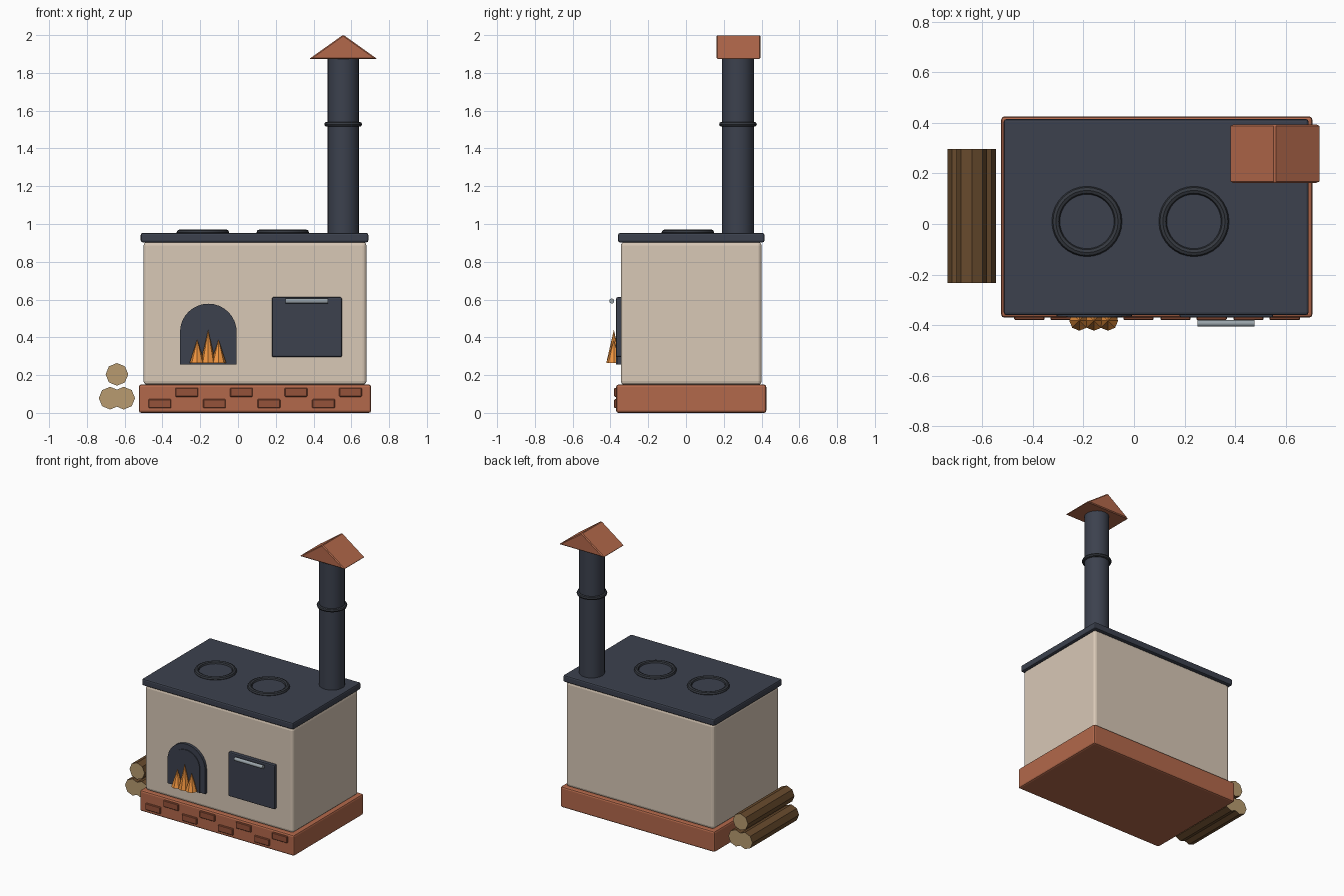
import bpy, bmesh, math
from mathutils import Matrix

if "Cube" in bpy.data.objects:
    bpy.data.objects.remove(bpy.data.objects["Cube"])


def mat(name, r, g, b):
    m = bpy.data.materials.new(name)
    m.diffuse_color = (r, g, b, 1)
    m.use_nodes = True
    m.node_tree.nodes["Principled BSDF"].inputs["Base Color"].default_value = m.diffuse_color
    return m


BRICK = mat("brick", 0.45, 0.14, 0.07)
BRICK_DARK = mat("brick_dark", 0.30, 0.085, 0.042)
CREAM = mat("plaster", 0.69, 0.58, 0.47)
IRON = mat("iron", 0.045, 0.053, 0.076)
RING = mat("ring_iron", 0.035, 0.04, 0.05)
STEEL = mat("steel", 0.32, 0.37, 0.40)
FLAME = mat("flame", 0.87, 0.30, 0.05)
BARK = mat("bark", 0.14, 0.07, 0.026)
WOOD = mat("cut_wood", 0.48, 0.33, 0.16)


def finish(name, bm, material, bevel=0, segments=2, smooth=False):
    bmesh.ops.recalc_face_normals(bm, faces=bm.faces)
    me = bpy.data.meshes.new(name)
    bm.to_mesh(me)
    bm.free()
    me.materials.append(material)
    ob = bpy.data.objects.new(name, me)
    bpy.context.collection.objects.link(ob)
    if bevel:
        mod = ob.modifiers.new("bevel", 'BEVEL')
        mod.width, mod.segments = bevel, segments
    if smooth:
        shade(ob)
    return ob


def shade(ob):
    bpy.ops.object.select_all(action='DESELECT')
    ob.select_set(True)
    bpy.context.view_layer.objects.active = ob
    bpy.ops.object.shade_smooth_by_angle(angle=math.radians(35))


def box(name, x, y, z, material, bevel=0.0, segments=2):
    """Box from (min, max) pairs."""
    bm = bmesh.new()
    size = [b - a for a, b in (x, y, z)]
    mid = [(a + b) / 2 for a, b in (x, y, z)]
    bmesh.ops.create_cube(bm, size=1, matrix=Matrix.Translation(mid) @ Matrix.Diagonal((*size, 1)))
    return finish(name, bm, material, bevel, segments)


def cone(name, loc, r1, r2, depth, sides, material, axis=None, smooth=False):
    bm = bmesh.new()
    m = Matrix.Translation(loc)
    if axis:
        m = m @ Matrix.Rotation(math.pi / 2, 4, axis)
    bmesh.ops.create_cone(bm, cap_ends=True, segments=sides, radius1=r1, radius2=r2, depth=depth, matrix=m)
    return finish(name, bm, material, smooth=smooth)


def torus(name, loc, major, minor, material):
    bpy.ops.mesh.primitive_torus_add(location=loc, major_radius=major, minor_radius=minor,
                                     major_segments=32, minor_segments=8)
    ob = bpy.context.object
    ob.name = name
    ob.data.materials.append(material)
    shade(ob)


def extrude_profile(name, pts, y0, y1, material, bevel=0.0):
    """Extrude an (x, z) outline along y."""
    bm = bmesh.new()
    f = bm.faces.new([bm.verts.new((x, y0, z)) for x, z in pts])
    r = bmesh.ops.extrude_face_region(bm, geom=[f])
    vs = [v for v in r["geom"] if isinstance(v, bmesh.types.BMVert)]
    bmesh.ops.translate(bm, verts=vs, vec=(0, y1 - y0, 0))
    return finish(name, bm, material, bevel, 1)


def arch(cx, half, bottom, spring, n=16):
    pts = [(cx - half, bottom), (cx + half, bottom)]
    return pts + [(cx + half * math.cos(math.pi * i / n), spring + half * math.sin(math.pi * i / n))
                  for i in range(n + 1)]


# Masonry base with two staggered rows of raised bricks
box("brick_base", (-0.525, 0.705), (-0.37, 0.425), (0, 0.15), BRICK, 0.012)
for row, (x0, z0) in enumerate([(-0.414, 0.025), (-0.271, 0.085)]):
    for i in range(4):
        x = x0 + i * 0.289
        box(f"brick_{row}_{i}", (x - 0.06, x + 0.06), (-0.38, -0.35), (z0, z0 + 0.048), BRICK_DARK, 0.004, 1)

# Stove body and hot plate
box("stove_body", (-0.50, 0.68), (-0.345, 0.40), (0.148, 0.905), CREAM, 0.02, 3)
box("hot_plate", (-0.515, 0.69), (-0.36, 0.415), (0.903, 0.952), IRON, 0.01)
for i, x in enumerate((-0.186, 0.237)):
    torus(f"burner_ring_{i}", (x, 0.01, 0.955), 0.123, 0.016, RING)
    cone(f"burner_disc_{i}", (x, 0.01, 0.951), 0.115, 0.115, 0.01, 32, IRON)

# Arched firebox mouth with flames
extrude_profile("firebox_surround", arch(-0.157, 0.15, 0.257, 0.428), -0.365, -0.33, IRON)
extrude_profile("firebox_opening", arch(-0.157, 0.11, 0.257, 0.428), -0.37, -0.34, IRON)
for i, (x, h) in enumerate([(-0.216, 0.125), (-0.158, 0.175), (-0.103, 0.125)]):
    cone(f"flame_{i}", (x, -0.382, 0.265 + h / 2), 0.04, 0, h, 8, FLAME)

# Oven door and handle
box("oven_door", (0.18, 0.55), (-0.37, -0.335), (0.295, 0.613), IRON, 0.008)
cone("oven_handle", (0.364, -0.393, 0.592), 0.013, 0.013, 0.225, 12, STEEL, 'Y', True)

# Chimney pipe, collar and gabled cap
cone("chimney_pipe", (0.557, 0.275, 1.415), 0.084, 0.084, 0.94, 20, IRON, smooth=True)
torus("pipe_collar", (0.557, 0.275, 1.528), 0.087, 0.013, RING)
extrude_profile("chimney_cap", [(0.376, 1.873), (0.738, 1.873), (0.557, 2.002)], 0.162, 0.394, BRICK, 0.006)

# Stacked firewood with pale cut ends
for i, (x, z) in enumerate([(-0.677, 0.078), (-0.605, 0.078), (-0.641, 0.204)]):
    log = cone(f"log_{i}", (x, 0.031, z), 0.06, 0.06, 0.53, 8, BARK, 'X')
    log.data.materials.append(WOOD)
    for p in log.data.polygons:
        if abs(p.normal.y) > 0.9:
            p.material_index = 1
